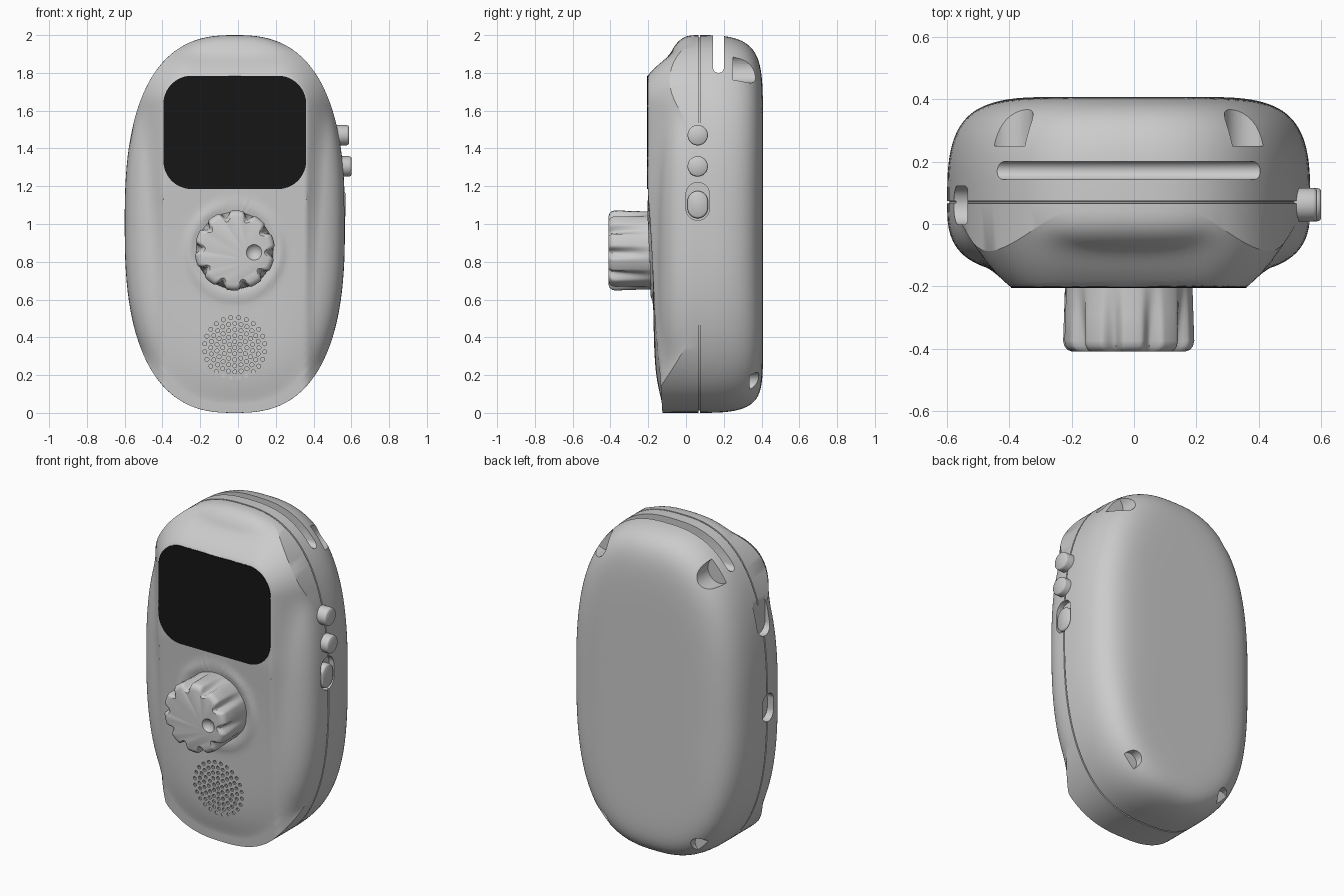
import bpy, bmesh, math
from math import sin, cos, pi, hypot

if "Cube" in bpy.data.objects:
    bpy.data.objects.remove(bpy.data.objects["Cube"])

CX = -0.017                      # body centre line
KNOB = (CX, 0.86)
TAU = 2 * pi


def loft(bm, rings):
    """Skin a list of equal-length closed rings and cap both ends."""
    vs = [[bm.verts.new(p) for p in r] for r in rings]
    n = len(vs[0])
    for a, b in zip(vs, vs[1:]):
        for i in range(n):
            j = (i + 1) % n
            bm.faces.new((a[i], a[j], b[j], b[i]))
    bm.faces.new(vs[0][::-1])
    bm.faces.new(vs[-1])


def finish(bm, name, angle=35):
    bmesh.ops.recalc_face_normals(bm, faces=bm.faces)
    me = bpy.data.meshes.new(name)
    bm.to_mesh(me)
    bm.free()
    ob = bpy.data.objects.new(name, me)
    bpy.context.collection.objects.link(ob)
    smooth(ob, angle)
    return ob


def smooth(ob, angle=35):
    bpy.ops.object.select_all(action='DESELECT')
    ob.select_set(True)
    bpy.context.view_layer.objects.active = ob
    bpy.ops.object.shade_smooth_by_angle(angle=math.radians(angle))


def stadium(u, v0, v1, r, seg=24):
    """Outline of a vertical pill; a circle when v0 + r == v1 - r."""
    pts = []
    for i in range(seg * 2):
        t = (i + 0.5) * pi / seg
        pts.append((u + r * cos(t), (v1 - r if sin(t) > 0 else v0 + r) + r * sin(t)))
    return pts


def circle(u, v, r, seg=24):
    return stadium(u, v - r, v + r, r, seg // 2)


def along_x(pts, xs):
    return [[(x, u, v) for u, v in pts] for x in xs]


def along_y(pts, ys):
    return [[(u, y, v) for u, v in pts] for y in ys]


def cut(ob, cutter):
    cutter.hide_render = True
    m = ob.modifiers.new("cut", 'BOOLEAN')
    m.operation, m.solver, m.object = 'DIFFERENCE', 'EXACT', cutter
    bpy.ops.object.select_all(action='DESELECT')
    ob.select_set(True)
    bpy.context.view_layer.objects.active = ob
    bpy.ops.object.modifier_apply(modifier=m.name)
    bpy.data.objects.remove(cutter)
    smooth(ob)


# ---- body: superellipse outline, domed front and back, raised screen bezel
SEG, RINGS = 128, 56


def outline(t, s):
    c, d, e = cos(t), sin(t), 2 / 2.6
    return (CX + s * 0.583 * math.copysign(abs(c) ** e, c),
            1 + s * math.copysign(abs(d) ** e, d))


def dome(t, s, side, top, bottom):
    w = sin(t) ** 2
    p = side + ((top if sin(t) > 0 else bottom) - side) * w
    return max(0, 1 - s ** p) ** (1 / 3)


def front_y(t, s):
    x, z = outline(t, s)
    base = 0.066 - 0.236 * dome(t, s, 4.5, 2.8, 8)
    # bezel that falls away from the screen edge
    r = 0.15
    qx, qz = abs(x - CX) - 0.378 + r, z - 1.785 + r
    d = hypot(max(qx, 0), max(qz, 0)) - r
    d = max(d, 0)
    hump = -0.203 + 0.8 * d + 3 * d * d + 0.065 * max(0, 1.2 - z)
    k = 0.03
    h = max(k - abs(base - hump), 0) / k
    y = min(base, hump) - h * h * k / 4
    # soft lip around the knob
    q = hypot(x - KNOB[0], z - KNOB[1])
    y -= 0.012 * math.exp(-((q - 0.24) / 0.025) ** 2)
    return max(y, -0.204)


angles = [(i + 0.5) * TAU / SEG for i in range(SEG)]
steps = [1 - (i / RINGS) ** 2 for i in range(1, RINGS)]
rings = [[(outline(t, s)[0], front_y(t, s), outline(t, s)[1]) for t in angles]
         for s in reversed(steps)]
for s, y in ((1, 0.066), (0.988, 0.067), (0.988, 0.073), (1, 0.074)):   # parting groove
    rings.append([(outline(t, s)[0], y, outline(t, s)[1]) for t in angles])
for s in steps:
    rings.append([(outline(t, s)[0], 0.074 + 0.334 * dome(t, s, 6.3, 11, 16),
                   outline(t, s)[1]) for t in angles])
bm = bmesh.new()
loft(bm, rings)
body = finish(bm, "body")

# ---- openings: strap slot, side ports, switch recess, screw wells
bm = bmesh.new()
loft(bm, along_x(stadium(0.172, 1.80, 2.3, 0.029, 12), (-0.8, 0.8)))
loft(bm, along_x(stadium(0.06, 1.40, 1.63, 0.062), (-0.8, -0.535)))
loft(bm, along_x(stadium(0.06, 0.88, 1.05, 0.055), (-0.8, -0.555)))
loft(bm, along_x(stadium(0.062, 1.02, 1.22, 0.062), (0.53, 0.8)))
for side in (-1, 1):
    loft(bm, along_y(circle(CX + side * 0.385, 1.825, 0.078, 32), (0.25, 0.6)))
    loft(bm, along_y(circle(CX + side * 0.33, 0.165, 0.05, 32), (0.335, 0.6)))
cut(body, finish(bm, "openings_cutter"))

# ---- speaker holes in concentric rings
bm = bmesh.new()
for k in range(6):
    n = max(1, 6 * k)
    if k == 5:
        n = 24
    for i in range(n):
        a = (i + 0.5 * (k % 2)) * TAU / n
        hole = circle(CX + 0.032 * k * cos(a), 0.345 + 0.032 * k * sin(a), 0.0105, 10)
        loft(bm, along_y(hole, (-0.3, -0.15)))
cut(body, finish(bm, "speaker_cutter"))

# ---- screen
black = bpy.data.materials.new("black_glass")
black.diffuse_color = (0.008, 0.008, 0.008, 1)
black.use_nodes = True
black.node_tree.nodes["Principled BSDF"].inputs["Base Color"].default_value = black.diffuse_color
pts = []
for i in range(64):
    t = (i + 0.5) * TAU / 64
    pts.append((CX + math.copysign(0.228, cos(t)) + 0.15 * cos(t),
                1.485 + math.copysign(0.15, sin(t)) + 0.15 * sin(t)))
bm = bmesh.new()
loft(bm, along_y(pts, (-0.206, -0.17)))
screen = finish(bm, "screen")
screen.data.materials.append(black)

# ---- knob: round base with ten flutes deepening toward the front
FLUTES, KSEG = 10, 160


def knob_ring(y, r, depth):
    ring = []
    for i in range(KSEG):
        t = i * TAU / KSEG
        f = max(0, cos(FLUTES * t + 0.6)) ** 1.2
        q = r - depth * f
        ring.append((KNOB[0] + q * cos(t), y, KNOB[1] + q * sin(t)))
    return ring


bm = bmesh.new()
loft(bm, [knob_ring(*k) for k in (
    (-0.15, 0.205, 0), (-0.205, 0.206, 0.004), (-0.29, 0.209, 0.018),
    (-0.375, 0.212, 0.034), (-0.392, 0.208, 0.036), (-0.404, 0.198, 0.034),
    (-0.41, 0.182, 0.026))])
knob = finish(bm, "knob", 50)
bm = bmesh.new()
bmesh.ops.create_uvsphere(bm, u_segments=24, v_segments=12, radius=0.05)
bmesh.ops.translate(bm, verts=bm.verts, vec=(0.085, -0.438, 0.85))
cut(knob, finish(bm, "dimple_cutter"))

# ---- side buttons and slide switch


def button(name, pts, x):
    u0 = sum(p[0] for p in pts) / len(pts)
    v0 = sum(p[1] for p in pts) / len(pts)
    bm = bmesh.new()
    rings = []
    for px, k in ((0.48, 1), (x - 0.012, 1), (x - 0.004, 0.95), (x, 0.86)):
        rings.append([(px, u0 + (u - u0) * k, v0 + (v - v0) * k) for u, v in pts])
    loft(bm, rings)
    finish(bm, name, 50)


button("upper_button", circle(0.062, 1.47, 0.054, 32), 0.587)
button("lower_button", circle(0.062, 1.305, 0.054, 32), 0.6)
button("slide_switch", stadium(0.062, 1.03, 1.175, 0.054, 16), 0.568)
